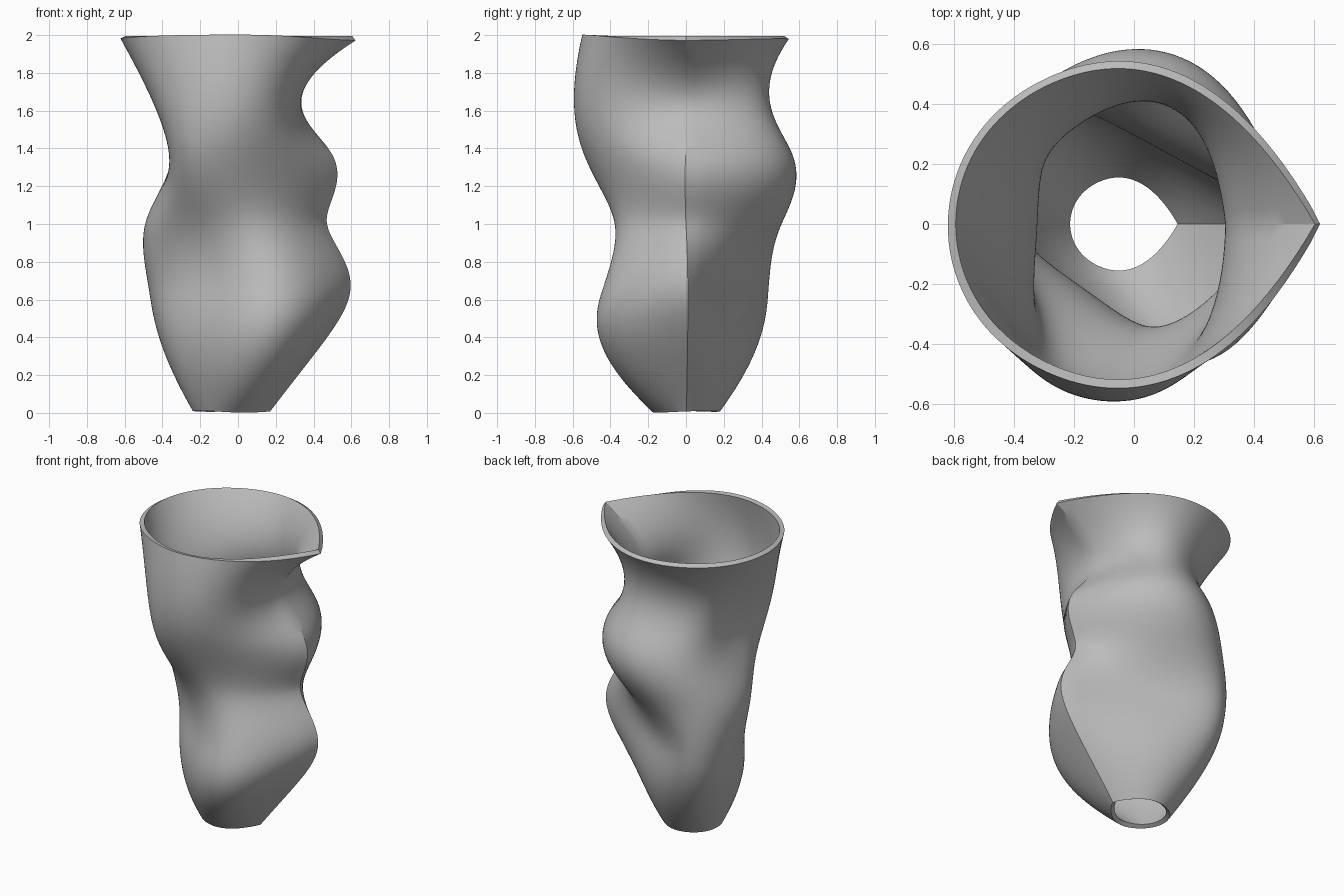
import bpy
import math

cube = bpy.data.objects.get("Cube")
if cube:
    bpy.data.objects.remove(cube, do_unlink=True)

WALL = 0.03
AXIS_X = -0.05
BOTTOM, TOP = 0.025, 1.996
AROUND, UP = 128, 120

# Control radii of the inner wall: one row per level, one column per 60 degrees from the seam
CONTROL = [
    [0.196] * 6,
    [0.445, 0.42, 0.586, 0.403, 0.402, 0.81],
    [0.763, 0.12, 0.75, 0.433, 0.154, 0.71],
    [0.364, 0.55, 0.636, 0.58, 0.298, 0.442],
    [0.72, 0.90, 0.724, 0.08, 0.815, 0.524],
    [0.137, 0.47, 0.247, 0.42, 0.74, 0.76],
    [0.655] * 6,
]


def spline_weights(t, count, degree=3):
    """Weights of a clamped cubic B-spline at t between 0 and 1."""
    spans = count - degree
    knots = [0] * degree + list(range(spans + 1)) + [spans] * degree
    u = t * spans
    active = degree + min(int(u), spans - 1)
    weights = [1.0 if i == active else 0.0 for i in range(len(knots) - 1)]
    for d in range(1, degree + 1):
        blended = []
        for i in range(len(weights) - 1):
            value = 0.0
            if knots[i + d] > knots[i]:
                value += weights[i] * (u - knots[i]) / (knots[i + d] - knots[i])
            if knots[i + d + 1] > knots[i + 1]:
                value += (weights[i + 1] * (knots[i + d + 1] - u)
                          / (knots[i + d + 1] - knots[i + 1]))
            blended.append(value)
        weights = blended
    return weights


def blend(weights, values):
    return sum(w * v for w, v in zip(weights, values))


# Wall surface: control radii blended upwards, then each ring drawn from seam to seam
levels = len(CONTROL)
sides = len(CONTROL[0])
heights = [BOTTOM + (TOP - BOTTOM) * i / (levels - 1) for i in range(levels)]
angles = [math.tau * k / sides for k in range(sides + 1)]
ring_weights = [spline_weights(j / AROUND, sides + 1) for j in range(AROUND)]
verts, faces = [], []
for step in range(UP + 1):
    rise = spline_weights(step / UP, levels)
    z = blend(rise, heights)
    radii = [blend(rise, column) for column in zip(*CONTROL)]
    radii.append(radii[0])
    xs = [r * math.cos(a) for r, a in zip(radii, angles)]
    ys = [r * math.sin(a) for r, a in zip(radii, angles)]
    verts += [(AXIS_X + blend(w, xs), blend(w, ys), z) for w in ring_weights]

for step in range(UP):
    low, high = step * AROUND, (step + 1) * AROUND
    for j in range(AROUND):
        k = (j + 1) % AROUND
        faces.append((low + j, low + k, high + k, high + j))

mesh = bpy.data.meshes.new("vase_wall")
mesh.from_pydata(verts, [], faces)
vase = bpy.data.objects.new("vase_wall", mesh)
bpy.context.scene.collection.objects.link(vase)

# Wall thickness added outwards, open at both ends
bpy.ops.object.select_all(action='DESELECT')
vase.select_set(True)
bpy.context.view_layer.objects.active = vase
solid = vase.modifiers.new("thickness", 'SOLIDIFY')
solid.thickness = WALL
solid.offset = 1
bpy.ops.object.modifier_apply(modifier=solid.name)
bpy.ops.object.shade_smooth_by_angle(angle=math.radians(28))

# Plain grey clay
grey = bpy.data.materials.new("grey")
grey.use_nodes = True
colour = (0.5, 0.5, 0.5, 1)
grey.diffuse_color = colour
grey.node_tree.nodes["Principled BSDF"].inputs["Base Color"].default_value = colour
mesh.materials.append(grey)
